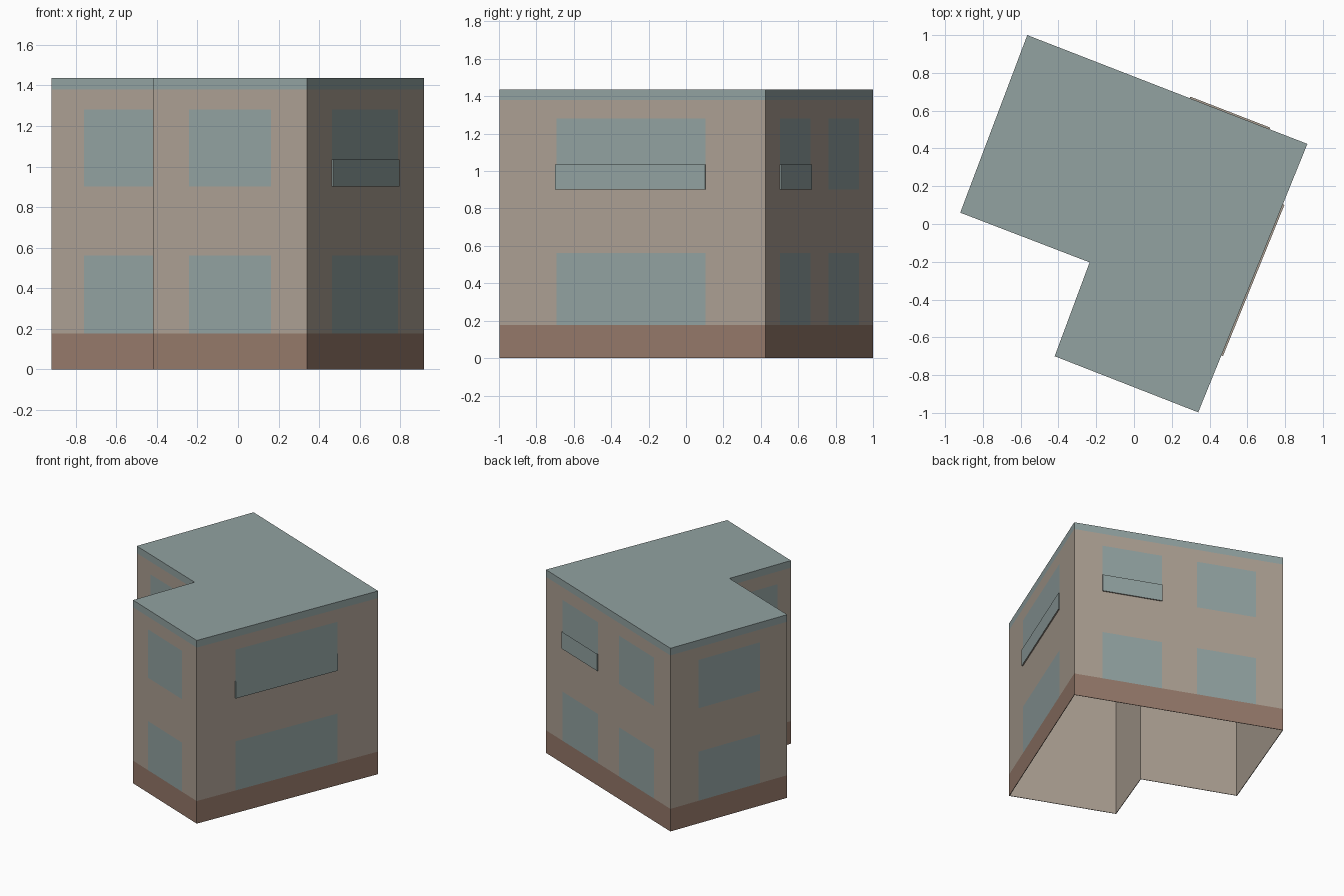
import bpy
import bmesh
from mathutils import Vector

if "Cube" in bpy.data.objects:
    bpy.data.objects.remove(bpy.data.objects["Cube"], do_unlink=True)


def make_material(name, rgb):
    linear = [((c / 255 + 0.055) / 1.055) ** 2.4 for c in rgb] + [1]
    mat = bpy.data.materials.new(name)
    mat.use_nodes = True
    mat.diffuse_color = linear
    mat.node_tree.nodes["Principled BSDF"].inputs["Base Color"].default_value = linear
    return mat


GLASS, PLINTH, WALL = range(3)
MATERIALS = [make_material("blue_grey", (146, 162, 161)),
             make_material("brown_plinth", (149, 121, 106)),
             make_material("beige_wall", (172, 160, 147))]


def make_object(name, bm):
    mesh = bpy.data.meshes.new(name)
    bm.to_mesh(mesh)
    bm.free()
    for mat in MATERIALS:
        mesh.materials.append(mat)
    obj = bpy.data.objects.new(name, mesh)
    bpy.context.collection.objects.link(obj)
    return obj


# L-shaped footprint, counter-clockwise, with window edges along each wall
CORNERS = [Vector(c) for c in ((0.34, -0.997), (0.918, 0.424), (-0.565, 1.0),
                               (-0.92, 0.06), (-0.235, -0.203), (-0.42, -0.70))]
WINDOWS = [(0.215, 0.775), (0.135, 0.42, 0.587, 0.87), (0.24, 0.765),
           (0.234, 0.766), (0.22, 0.78), (0.235, 0.768)]

# Plinth, lower windows, wall, upper windows, wall, roof edge
LEVELS = (0, 0.177, 0.562, 0.902, 1.281, 1.38, 1.436)


def wall_ends(i):
    return CORNERS[i], CORNERS[(i + 1) % len(CORNERS)]


def cell_colour(row, column):
    if row == 0:
        return PLINTH
    if row == 5 or (row in (1, 3) and column % 2):
        return GLASS
    return WALL


# Building: one ring of wall strips with flush windows, closed by the roof
bm = bmesh.new()
columns, points = [], []
for i, cuts in enumerate(WINDOWS):
    start, end = wall_ends(i)
    for column, t in enumerate((0,) + cuts):
        columns.append(column)
        points.append(start.lerp(end, t))
rings = [[bm.verts.new((p.x, p.y, z)) for p in points] for z in LEVELS]
for row, (low, high) in enumerate(zip(rings, rings[1:])):
    for k, column in enumerate(columns):
        n = (k + 1) % len(points)
        face = bm.faces.new((low[k], low[n], high[n], high[k]))
        face.material_index = cell_colour(row, column)
bm.faces.new(rings[-1]).material_index = GLASS
building = make_object("building", bm)

# Inner lining in the wall colour, open underneath
lining = building.modifiers.new("lining", "SOLIDIFY")
lining.thickness = 0.004
lining.offset = -1
lining.use_even_offset = True
lining.material_offset = WALL
lining.material_offset_rim = WALL


# Shallow balconies: glass front and sides on a thin floor
def balcony(name, wall, t0, t1, depth=0.009, z0=0.902, z1=1.036):
    start, end = wall_ends(wall)
    along = (end - start).normalized()
    out = Vector((along.y, -along.x)) * depth
    a, b = start.lerp(end, t0), start.lerp(end, t1)
    path = (a, a + out, b + out, b)
    bm = bmesh.new()
    low, high = [[bm.verts.new((p.x, p.y, z)) for p in path] for z in (z0, z1)]
    for k in range(3):
        face = bm.faces.new((low[k], low[k + 1], high[k + 1], high[k]))
        face.material_index = GLASS
    bm.faces.new(low[::-1]).material_index = WALL
    make_object(name, bm)


balcony("side_balcony", 0, 0.212, 0.775)
balcony("back_balcony", 1, 0.135, 0.42)
